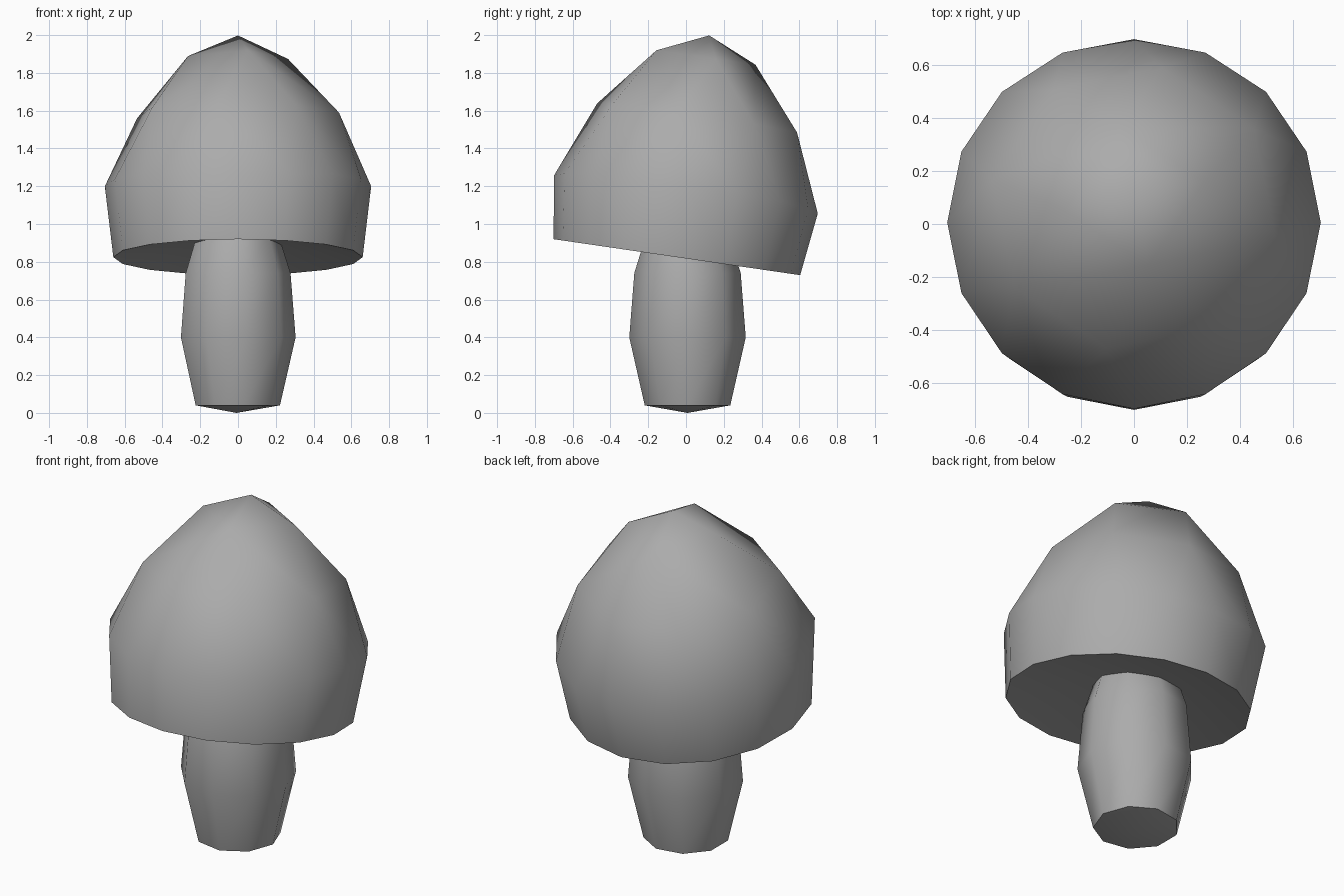
import bpy, bmesh
from math import sin, cos, pi, radians
from mathutils import Matrix, Vector

if "Cube" in bpy.data.objects:
    bpy.data.objects.remove(bpy.data.objects["Cube"])

GREY = bpy.data.materials.new("dark_grey")
GREY.diffuse_color = (0.41, 0.41, 0.41, 1)
GREY.use_nodes = True
GREY.node_tree.nodes["Principled BSDF"].inputs["Base Color"].default_value = GREY.diffuse_color


def ring(n, r, z, phase, lift=0.0):
    """Ring of n points; lift raises the left and right sides a little."""
    angles = [phase + 2 * pi * i / n for i in range(n)]
    return [Vector((r * cos(a), r * sin(a), z + lift * (1 - sin(a) ** 6))) for a in angles]


def finish(bm, name):
    bmesh.ops.recalc_face_normals(bm, faces=bm.faces[:])
    me = bpy.data.meshes.new(name)
    bm.to_mesh(me)
    bm.free()
    me.materials.append(GREY)
    ob = bpy.data.objects.new(name, me)
    bpy.context.collection.objects.link(ob)
    bpy.ops.object.select_all(action='DESELECT')
    ob.select_set(True)
    bpy.context.view_layer.objects.active = ob
    bpy.ops.object.shade_smooth_by_angle(angle=radians(55))
    return ob


# Cap: rings of 16, 16, 8 and 4 points, each thinner ring turned half a step, tilted backwards
step = pi / 16
points = (ring(16, 0.66, -0.336, 0) + ring(16, 0.705, 0, 0, 0.043)
          + ring(8, 0.545, 0.407, -step, 0.015) + ring(4, 0.27, 0.732, step)
          + [Vector((0, 0, 0.85))])
tilt = Matrix.Translation((0, 0, 1.157)) @ Matrix.Rotation(radians(-8.3), 4, 'X')
bm = bmesh.new()
for p in points:
    bm.verts.new(p)
bmesh.ops.convex_hull(bm, input=bm.verts[:])

# Underside of the cap: shallow hollow rising to a point
under = [f for f in bm.faces if all(v.co.z < -0.33 for v in f.verts)]
bmesh.ops.delete(bm, geom=under, context='FACES')
rim = [e for e in bm.edges if e.is_boundary]
centre = bm.verts.new((0, 0, -0.336 + 0.11))
for e in rim:
    bm.faces.new((*e.verts, centre))
bmesh.ops.transform(bm, matrix=tilt, verts=bm.verts[:])
finish(bm, "mushroom_cap")

# Stem: nine-sided bulging column with a shallow pointed base
bm = bmesh.new()
profile = [(0.23, 0.04), (0.313, 0.40), (0.286, 0.74), (0.22, 0.95), (0.18, 1.02)]
loops = [[bm.verts.new(p) for p in ring(9, r, z, 0)] for r, z in profile]
tip = bm.verts.new((0, 0, 0))
for i in range(9):
    j = (i + 1) % 9
    for a, b in zip(loops, loops[1:]):
        bm.faces.new((a[i], a[j], b[j], b[i]))
    bm.faces.new((loops[0][j], loops[0][i], tip))
bm.faces.new(loops[-1])
stem = finish(bm, "mushroom_stem")
stem.location = (-0.008, 0.008, 0)
